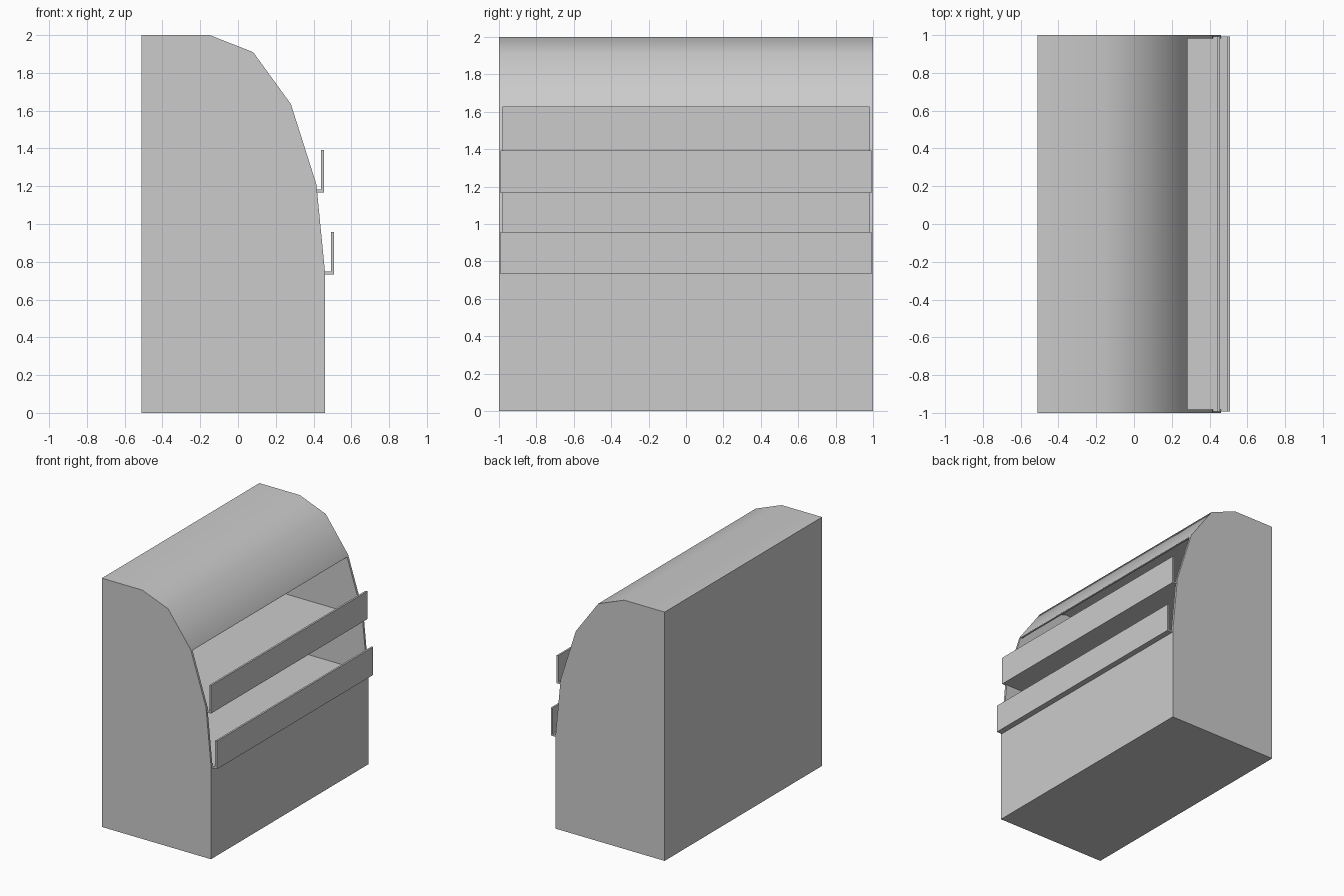
import bpy, bmesh, math

if "Cube" in bpy.data.objects:
    bpy.data.objects.remove(bpy.data.objects["Cube"])


def extrude_profile(name, pts, half_width):
    """Extrude an (x, z) outline symmetrically along y."""
    bm = bmesh.new()
    face = bm.faces.new([bm.verts.new((x, -half_width, z)) for x, z in pts])
    res = bmesh.ops.extrude_face_region(bm, geom=[face])
    verts = [g for g in res["geom"] if isinstance(g, bmesh.types.BMVert)]
    bmesh.ops.translate(bm, verts=verts, vec=(0, 2 * half_width, 0))
    bmesh.ops.recalc_face_normals(bm, faces=bm.faces)
    mesh = bpy.data.meshes.new(name)
    bm.to_mesh(mesh)
    bm.free()
    obj = bpy.data.objects.new(name, mesh)
    bpy.context.collection.objects.link(obj)
    return obj


# Cabinet body with curved hood
cabinet = extrude_profile("cabinet", [
    (-0.51, 0), (0.46, 0), (0.46, 0.75), (0.415, 1.21), (0.28, 1.635),
    (0.08, 1.91), (-0.15, 2), (-0.51, 2)], 1.0)

# Hollow interior that follows the hood and opens at the front
cavity = extrude_profile("cavity_cutter", [
    (-0.495, 0.738), (0.6, 0.738), (0.6, 1.625), (0.268, 1.625),
    (0.07, 1.897), (-0.153, 1.985), (-0.495, 1.985)], 0.982)
cavity.hide_render = True

mod = cabinet.modifiers.new("hollow", "BOOLEAN")
mod.operation = "DIFFERENCE"
mod.solver = "EXACT"
mod.object = cavity
bpy.context.view_layer.objects.active = cabinet
cabinet.select_set(True)
bpy.ops.object.modifier_apply(modifier="hollow")
bpy.data.objects.remove(cavity)
bpy.ops.object.shade_smooth_by_angle(angle=math.radians(40))

# Shelves with an upturned front lip
for name, front, z in (("lower_shelf", 0.507, 0.733), ("upper_shelf", 0.455, 1.167)):
    t = 0.015
    extrude_profile(name, [
        (-0.5, z), (front, z), (front, z + 0.225), (front - t, z + 0.225),
        (front - t, z + t), (-0.5, z + t)], 0.992)
